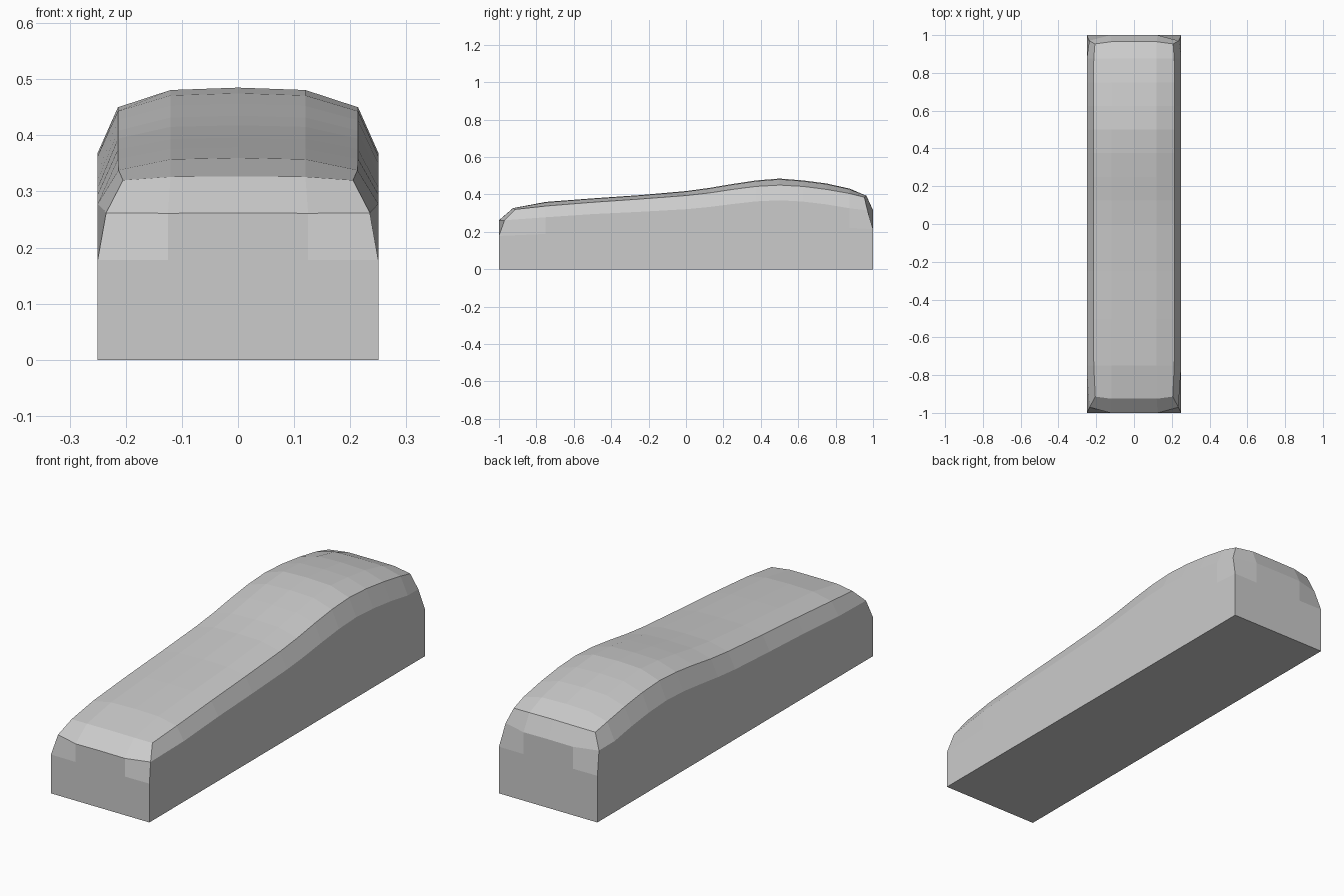
import bpy, bmesh

if "Cube" in bpy.data.objects:
    bpy.data.objects.remove(bpy.data.objects["Cube"])

# Lengthwise profile: y, centre height, shoulder height, side wall height, shoulder half width
rows = [
    (-1.00, .262, .262, .262, .235),
    (-.925, .327, .320, .262, .205),
    (-.75, .360, .338, .278, .213),
    (-.50, .379, .358, .295, .214),
    (-.25, .396, .375, .307, .214),
    (0.00, .418, .394, .321, .214),
    (.125, .435, .408, .333, .214),
    (.25, .456, .427, .349, .214),
    (.375, .475, .443, .363, .214),
    (.50, .485, .450, .369, .214),
    (.625, .475, .443, .362, .214),
    (.75, .459, .427, .347, .214),
    (.875, .431, .405, .326, .213),
    (.965, .393, .385, .322, .207),
    (1.00, .315, .315, .315, .237),
]

bm = bmesh.new()
grid = []
last = len(rows) - 1
for i, (y, centre, shoulder, wall, half) in enumerate(rows):
    end = i in (0, last)
    near = i in (1, last - 1)
    if end:
        # End wall rim, with the two corners folded into the shoulder columns
        line = [(-half, y * .97, wall), (-.21, y * .985, wall), (-.125, y, wall - .001), (0, y, wall),
                (.125, y, wall - .001), (.21, y * .985, wall), (half, y * .97, wall)]
    else:
        mid = centre - .12 * (centre - shoulder)
        ys = y * .988 if near else y
        xo = .24 if near else .25
        line = [(-xo, ys, wall), (-half, ys, shoulder), (-.12, y, mid), (0, y, centre),
                (.12, y, mid), (half, ys, shoulder), (xo, ys, wall)]
    # The corner cells collapse to a single quad per end column
    grid.append([bm.verts.new(p) for p in line])

# Crowned top surface
for a, b in zip(grid, grid[1:]):
    for j in range(6):
        bm.faces.new((a[j], a[j + 1], b[j + 1], b[j]))

# Merge the thin corner cells so that each corner is one vertex
weld = {}
for i, k in ((0, 1), (last, last - 1)):
    for c, s in ((0, 1), (6, 5)):
        weld[grid[k][c]] = grid[i][c]
        weld[grid[i][s]] = grid[i][c]
bmesh.ops.weld_verts(bm, targetmap=weld)

# Rim loop, in order around the block
top = [v for v in grid[0] if v.is_valid]
right = [r[6] for r in grid[2:last - 1]]
back = [v for v in reversed(grid[last]) if v.is_valid]
left = [r[0] for r in reversed(grid[2:last - 1])]
rim = top + right + back + left


def ring(height):
    """Copy of the rim pushed out to the vertical walls."""
    out = []
    for v in rim:
        x, y, z = v.co
        if abs(x) > .22:
            x = .25 if x > 0 else -.25
        if abs(y) > .96:
            y = 1 if y > 0 else -1
        out.append(bm.verts.new((x, y, z * height)))
    return out


# Vertical walls and flat base
lower, base = ring(.68), ring(0)
for a, b in ((rim, lower), (lower, base)):
    for i in range(len(rim)):
        k = (i + 1) % len(rim)
        bm.faces.new((a[i], b[i], b[k], a[k]))
bm.faces.new(base)
bmesh.ops.recalc_face_normals(bm, faces=bm.faces)

mesh = bpy.data.meshes.new("contoured_block")
bm.to_mesh(mesh)
bm.free()
block = bpy.data.objects.new("contoured_block", mesh)
bpy.context.collection.objects.link(block)
